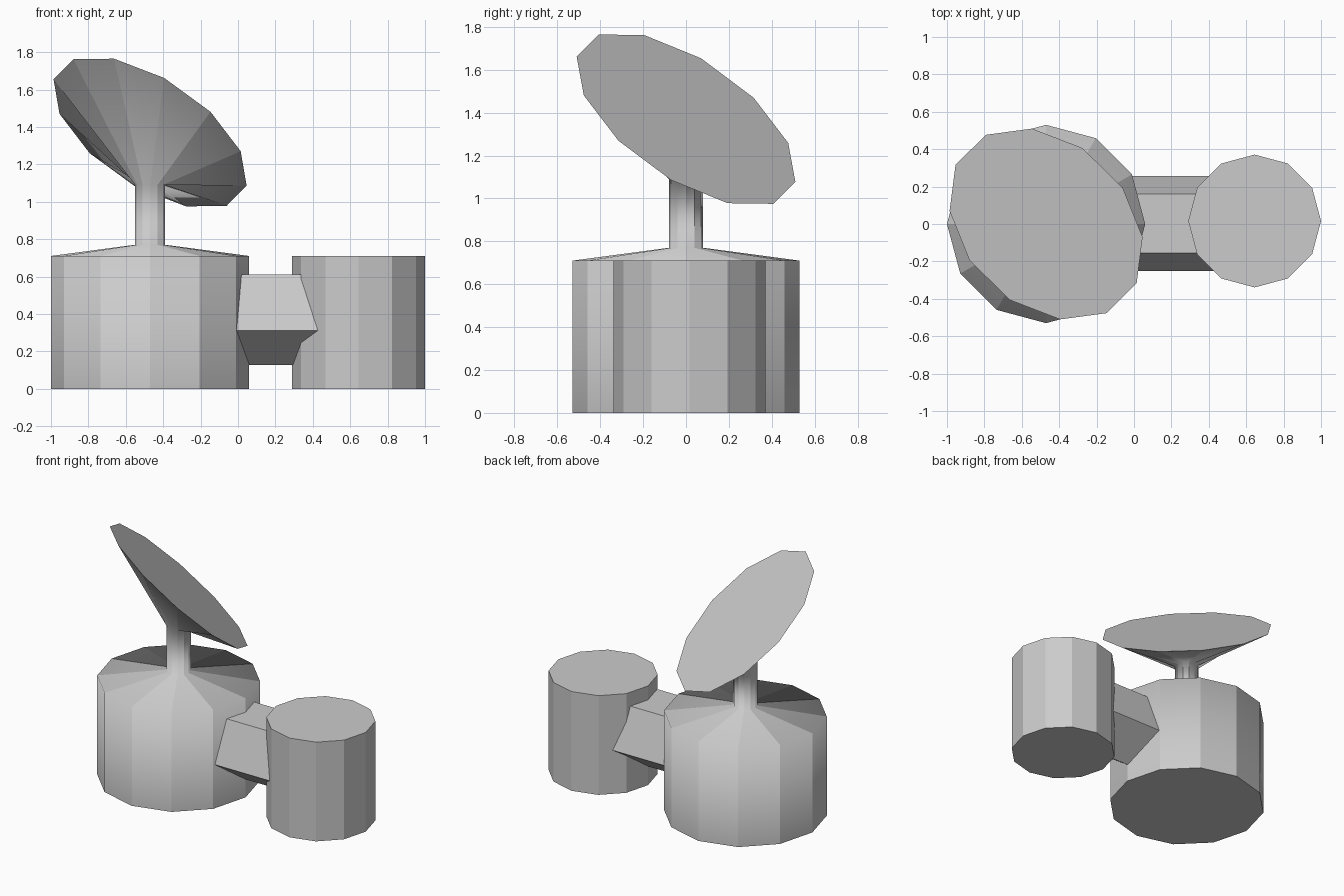
import bpy, bmesh
from math import cos, sin, pi
from mathutils import Vector

if "Cube" in bpy.data.objects:
    bpy.data.objects.remove(bpy.data.objects["Cube"])


def loft(name, rings, blend=False):
    """Skin a stack of equal-sized rings and cap both ends."""
    bm = bmesh.new()
    loops = [[bm.verts.new(p) for p in ring] for ring in rings]
    n = len(loops[0])
    for a, b in zip(loops, loops[1:]):
        for i in range(n):
            j = (i + 1) % n
            f = bm.faces.new((a[i], a[j], b[j], b[i]))
            f.smooth = blend
    bm.faces.new(loops[0][::-1])
    bm.faces.new(loops[-1])
    bmesh.ops.recalc_face_normals(bm, faces=bm.faces)
    if blend:
        # strips shade softly along the profile, with crisp edges between them
        for a, b in zip(loops, loops[1:]):
            for i in range(n):
                bm.edges.get((a[i], b[i])).smooth = False
        for ring in (loops[0], loops[-1]):
            for i in range(n):
                bm.edges.get((ring[i], ring[(i + 1) % n])).smooth = False
    mesh = bpy.data.meshes.new(name)
    bm.to_mesh(mesh)
    bm.free()
    obj = bpy.data.objects.new(name, mesh)
    bpy.context.collection.objects.link(obj)
    return obj


def ring(center, u, v, n=12, start=0.0):
    """Polygon spanned by the two radius vectors u and v."""
    c, u, v = Vector(center), Vector(u), Vector(v)
    angles = [start + 2 * pi * i / n for i in range(n)]
    return [c + u * cos(t) + v * sin(t) for t in angles]


def flat_ring(x, y, z, r):
    return ring((x, y, z), (r, 0, 0), (0, r, 0))


# Large drum, sloped roof, mast and tilted dish in one continuous skin
profile = [(0.53, 0), (0.53, 0.71), (0.08, 0.77), (0.08, 1.09)]
rings = [flat_ring(-0.47, 0, z, r) for r, z in profile]
rings.append(ring((-0.47, 0, 1.37), (0.516, -0.07, -0.284), (-0.075, 0.51, -0.292)))
loft("drum_with_dish", rings, blend=True)

# Small side drum
loft("side_drum", [flat_ring(0.645, 0.016, z, 0.355) for z in (0, 0.71)])

# Five-sided connecting passage, point down
loft("connecting_passage",
     [ring((x, 0.003, 0.394), (0, 0.267, 0), (0, 0, 0.267), 5, -pi / 2)
      for x in (-0.05, 0.48)])
